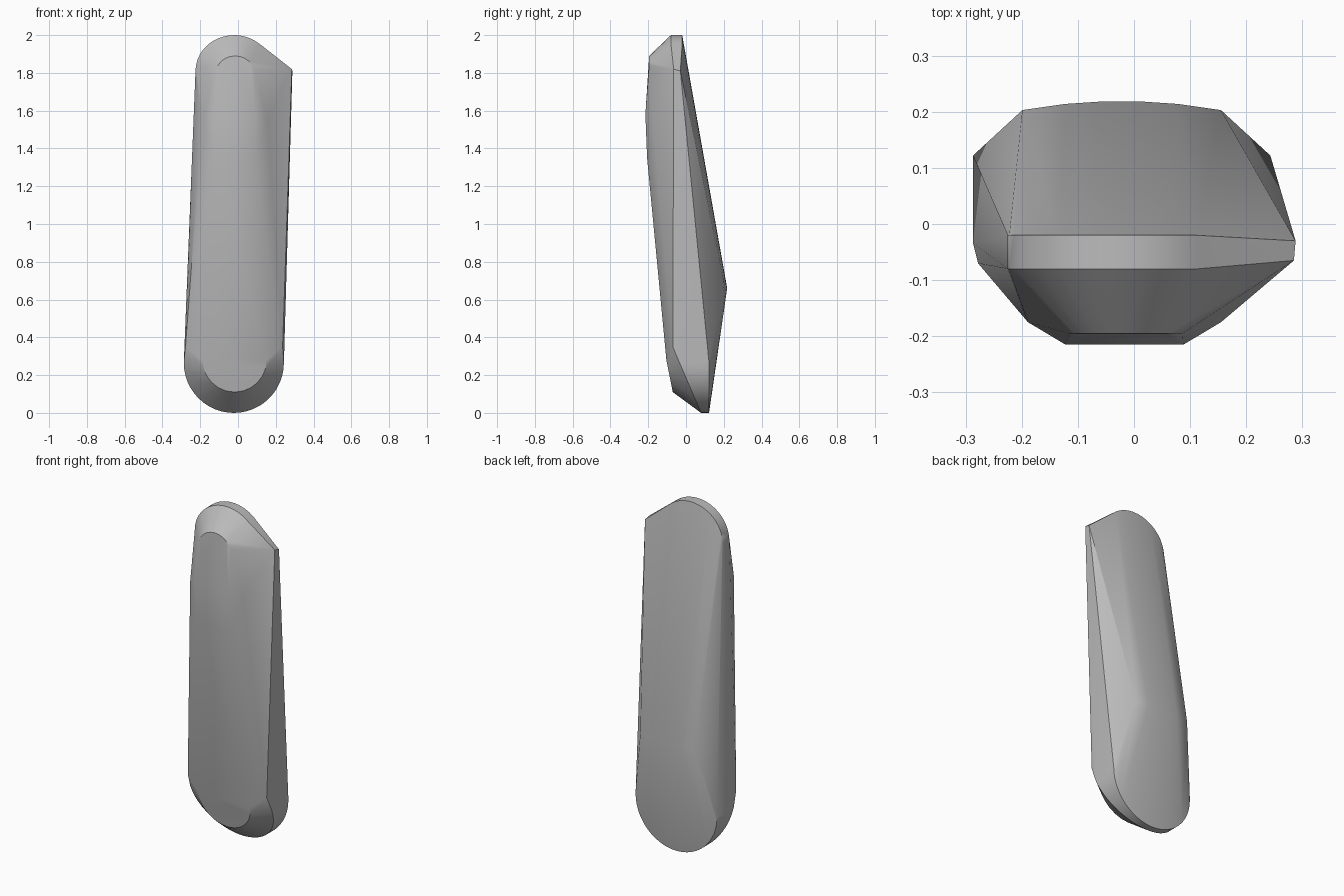
import bpy, bmesh
from math import sin, cos, pi, radians

cube = bpy.data.objects.get("Cube")
if cube:
    bpy.data.objects.remove(cube)

stone = bpy.data.materials.new("mid grey")
stone.use_nodes = True
grey = (0.5, 0.5, 0.5, 1)
stone.diffuse_color = grey
stone.node_tree.nodes["Principled BSDF"].inputs["Base Color"].default_value = grey


def arc(cx, cz, rx, rz, start, end, steps):
    """Points (x, z) on an elliptical arc, angles in degrees."""
    angles = [radians(start + (end - start) * i / steps) for i in range(steps + 1)]
    return [(cx + rx * cos(a), cz + rz * sin(a)) for a in angles]


points = []

# Rounded top rim: a narrow band that runs out to a corner on one side
for x, z in arc(-0.02, 1.81, 0.205, 0.19, 50, 180, 14):
    points += [(x, -0.08, z), (x, -0.02, z)]
points += [(0.285, -0.065, 1.82), (0.288, -0.03, 1.81)]

# Rounded bottom rim: its front edge is cut back by a chamfer
for x, z in arc(-0.022, 0.265, 0.265, 0.265, 180, 360, 24):
    points += [(x, 0.08 - 0.43 * z, z), (x, 0.122, z)]
points += [(-0.278, -0.07, 0.35), (0.236, -0.07, 0.35)]

# Raised front face: soft top end, shoulders and lower end
for x, z in arc(-0.015, 1.79, 0.105, 0.1, 0, 180, 12):
    points.append((x, -0.195, z))
for x, z in arc(-0.018, 0.28, 0.17, 0.17, 180, 360, 12):
    points.append((x, -0.07 - 0.2 * (z - 0.11), z))
for side in (-1, 1):
    points += [(-0.017 + side * 0.105, -0.215, 1.58),
               (-0.017 + side * 0.105, -0.206, 1.35),
               (-0.017 + side * 0.172, -0.175, 1.55)]

# Ridge across the back
for side in (-1, 1):
    points += [(-0.022 + side * 0.177, 0.203, 0.68),
               (-0.022 + side * 0.1, 0.214, 0.67),
               (-0.022 + side * 0.04, 0.218, 0.66)]

# Skin the outlines into one solid
bm = bmesh.new()
for p in points:
    bm.verts.new(p)
bmesh.ops.convex_hull(bm, input=bm.verts)
bmesh.ops.delete(bm, geom=[v for v in bm.verts if not v.link_faces], context='VERTS')
bmesh.ops.dissolve_limit(bm, angle_limit=radians(0.5), verts=bm.verts, edges=bm.edges)
bmesh.ops.recalc_face_normals(bm, faces=bm.faces)

mesh = bpy.data.meshes.new("stone_body")
bm.to_mesh(mesh)
bm.free()
mesh.materials.append(stone)
body = bpy.data.objects.new("stone_body", mesh)
bpy.context.collection.objects.link(body)

bpy.ops.object.select_all(action='DESELECT')
body.select_set(True)
bpy.context.view_layer.objects.active = body
bpy.ops.object.shade_smooth_by_angle(angle=radians(30))
